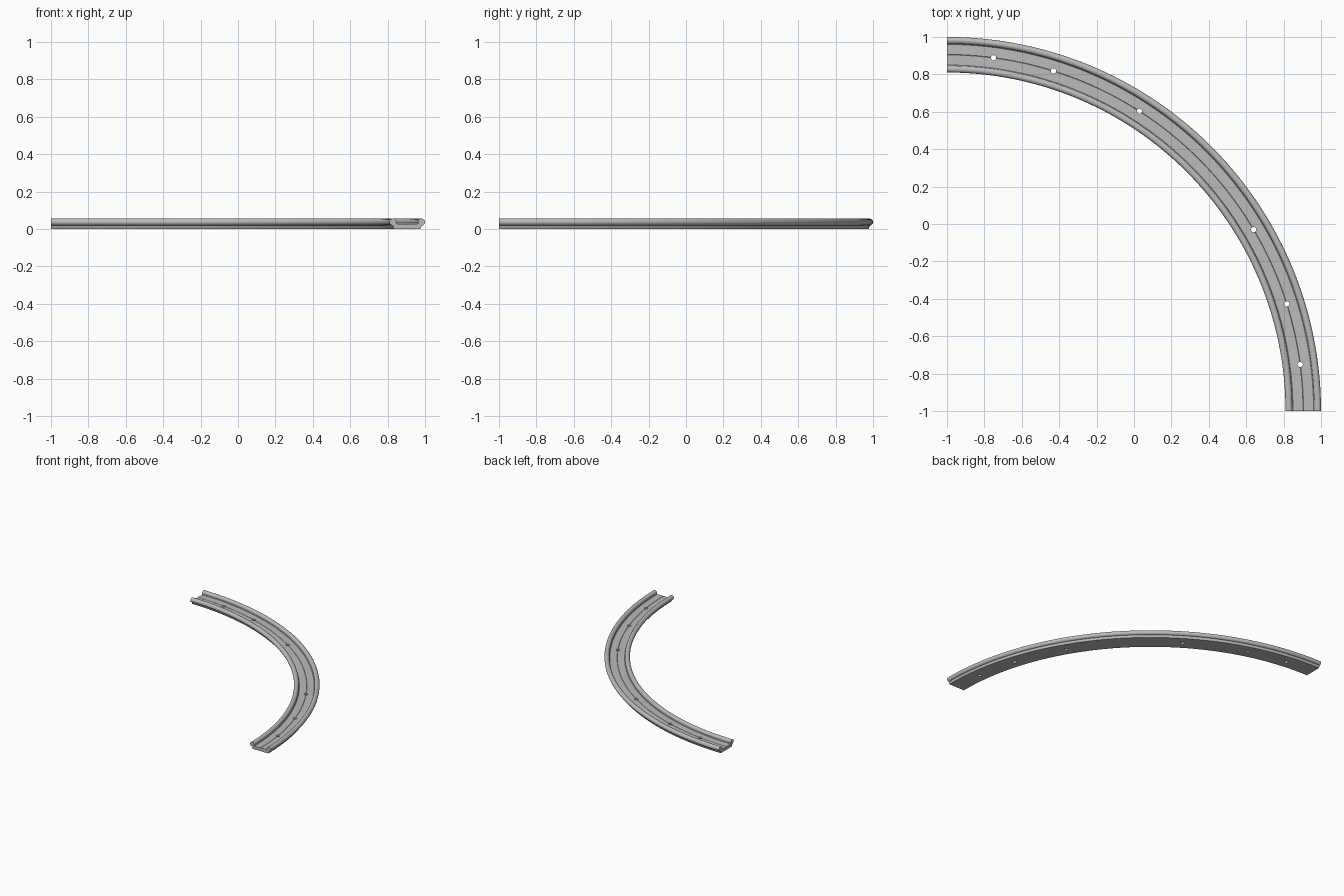
import bpy, bmesh
from math import sin, cos, radians

cube = bpy.data.objects.get("Cube")
if cube:
    bpy.data.objects.remove(cube)

MID_RADIUS = 1.905          # radius of the rail's centre line
CENTRE = (-1.0, -1.0)       # centre of the quarter turn
STEPS = 72

grey = bpy.data.materials.new("rail grey")
grey.use_nodes = True
colour = (0.5, 0.5, 0.5, 1)
grey.diffuse_color = colour
grey.node_tree.nodes["Principled BSDF"].inputs["Base Color"].default_value = colour


def on_arc(radius, degrees, z):
    a = radians(degrees)
    return (CENTRE[0] + radius * cos(a), CENTRE[1] + radius * sin(a), z)


def finish(bm, name):
    bmesh.ops.recalc_face_normals(bm, faces=bm.faces)
    mesh = bpy.data.meshes.new(name)
    bm.to_mesh(mesh)
    bm.free()
    mesh.materials.append(grey)
    obj = bpy.data.objects.new(name, mesh)
    bpy.context.collection.objects.link(obj)
    return obj


# Half section: base, round bead, channel floor, fine centre groove
half = [(0.071, 0.0)]
for i in range(19):
    a = radians(-85 + 285 * i / 18)
    half.append((0.0765 + 0.0185 * cos(a), 0.037 + 0.0185 * sin(a)))
half += [(0.055, 0.027), (0.0015, 0.027)]
section = half + [(0, 0.025)] + [(-u, z) for u, z in reversed(half)]

# Sweep the section through a quarter circle
bm = bmesh.new()
rings = [[bm.verts.new(on_arc(MID_RADIUS + u, 90 * s / STEPS, z)) for u, z in section]
         for s in range(STEPS + 1)]
n = len(section)
for r0, r1 in zip(rings, rings[1:]):
    for i in range(n):
        j = (i + 1) % n
        bm.faces.new((r0[i], r0[j], r1[j], r1[i]))
bm.faces.new(rings[0])
bm.faces.new(rings[-1])
rail = finish(bm, "curved_rail")

# Mounting holes along the centre line
bm = bmesh.new()
for angle in (7.5, 17.5, 30.6, 57.3, 72.6, 82.5):
    made = bmesh.ops.create_cone(bm, cap_ends=True, segments=24,
                                 radius1=0.014, radius2=0.014, depth=0.2)
    bmesh.ops.translate(bm, verts=made["verts"], vec=on_arc(MID_RADIUS, angle, 0))
cutter = finish(bm, "hole_cutter")
cutter.hide_render = True

cut = rail.modifiers.new("holes", 'BOOLEAN')
cut.operation = 'DIFFERENCE'
cut.solver = 'EXACT'
cut.object = cutter

bpy.ops.object.select_all(action='DESELECT')
bpy.context.view_layer.objects.active = rail
rail.select_set(True)
bpy.ops.object.modifier_apply(modifier=cut.name)
bpy.data.objects.remove(cutter)
bpy.ops.object.shade_smooth_by_angle(angle=radians(30))
